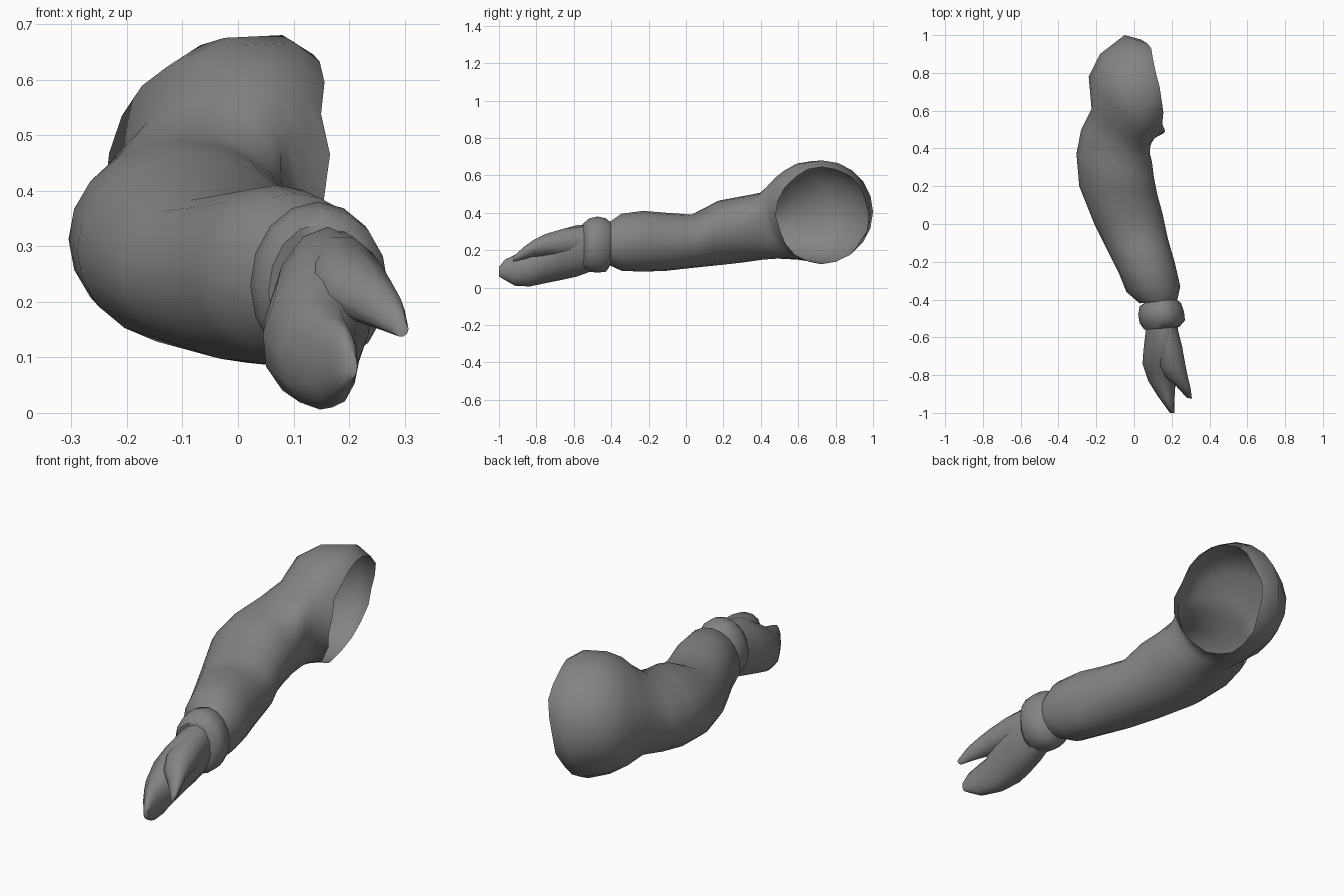
import bpy
import bmesh
import math
import random

random.seed(4)
if "Cube" in bpy.data.objects:
    bpy.data.objects.remove(bpy.data.objects["Cube"], do_unlink=True)

# One plain grey cloth colour
grey = bpy.data.materials.new("plain grey")
grey.use_nodes = True
tone = (0.23, 0.23, 0.23, 1)
grey.diffuse_color = tone
grey.node_tree.nodes["Principled BSDF"].inputs["Base Color"].default_value = tone


def ring_points(ring, sides, lean):
    """Oval between an inner point, an outer point, a low and a high z."""
    (xi, yi), (xo, yo), (low, high) = ring
    points = []
    for i in range(sides):
        angle = 2 * math.pi * i / sides
        c, s = math.cos(angle), math.sin(angle)
        x = (xi + xo) / 2 + (xi - xo) / 2 * c + lean * s
        y = (yi + yo) / 2 + (yi - yo) / 2 * c
        z = (low + high) / 2 + (high - low) / 2 * s
        points.append([x, y, z])
    return points


def loft(name, rings, sides=16, leans=(), close_end=False, ragged=False):
    """Skin a row of ovals into one smooth tube."""
    bm = bmesh.new()
    rows = []
    for k, ring in enumerate(rings):
        lean = leans[k] if k < len(leans) else 0.0
        points = ring_points(ring, sides, lean)
        if ragged and k == 0:
            # Torn rim that flares out toward the armpit
            for i, p in enumerate(points):
                c = math.cos(2 * math.pi * i / sides)
                p[0] += 0.06 * max(0, c) ** 4 + random.uniform(-0.01, 0.01)
                p[1] += random.uniform(-0.008, 0.008)
        rows.append([bm.verts.new(p) for p in points])
    for a, b in zip(rows, rows[1:]):
        for i in range(sides):
            j = (i + 1) % sides
            bm.faces.new((a[i], a[j], b[j], b[i]))
    if close_end:
        bm.faces.new(rows[-1])
    bmesh.ops.recalc_face_normals(bm, faces=bm.faces)
    mesh = bpy.data.meshes.new(name)
    bm.to_mesh(mesh)
    bm.free()
    mesh.materials.append(grey)
    obj = bpy.data.objects.new(name, mesh)
    bpy.context.collection.objects.link(obj)
    bpy.ops.object.select_all(action="DESELECT")
    obj.select_set(True)
    bpy.context.view_layer.objects.active = obj
    bpy.ops.object.shade_smooth_by_angle(angle=math.radians(60))


# Sleeve: open shoulder facing sideways and down, turning forward to the wrist
loft("sleeve", [
    ((.1, .485), (.04, .975), (.125, .645)),
    ((.11, .455), (-.05, 1), (.13, .68)),
    ((.09, .425), (-.18, .9), (.14, .675)),
    ((.085, .4), (-.24, .78), (.15, .635)),
    ((.085, .37), (-.225, .61), (.155, .565)),
    ((.095, .33), (-.28, .5), (.15, .51)),
    ((.105, .25), (-.305, .37), (.135, .49)),
    ((.125, .15), (-.29, .2), (.12, .465)),
    ((.15, .06), (-.21, 0), (.105, .39)),
    ((.18, -.08), (-.145, -.13), (.09, .4)),
    ((.215, -.2), (-.08, -.26), (.085, .41)),
    ((.245, -.33), (-.04, -.36), (.09, .395)),
    ((.23, -.4), (.03, -.42), (.12, .35)),
], sides=20, leans=(.065, .05, .02), ragged=True)

# Cuff: puffed band around the wrist
loft("cuff", [
    ((.22, -.395), (.06, -.415), (.12, .35)),
    ((.25, -.42), (.03, -.435), (.085, .37)),
    ((.265, -.465), (.022, -.48), (.08, .38)),
    ((.27, -.51), (.03, -.525), (.085, .37)),
    ((.24, -.545), (.055, -.56), (.095, .34)),
    ((.21, -.545), (.08, -.55), (.12, .31)),
])

# Hand: palm running into the joined fingers
loft("hand", [
    ((.23, -.5), (.07, -.5), (.09, .335)),
    ((.235, -.58), (.06, -.58), (.06, .335)),
    ((.24, -.67), (.05, -.67), (.04, .31)),
    ((.235, -.75), (.045, -.74), (.025, .26)),
    ((.22, -.84), (.075, -.83), (.006, .2)),
    ((.215, -.92), (.125, -.91), (.01, .175)),
    ((.215, -.97), (.165, -.965), (.04, .15)),
    ((.215, -1), (.19, -1), (.06, .11)),
], sides=12, leans=(.01, .015, .02, .015), close_end=True)

# Thumb: broad web along the top of the palm ending in a pointed digit
loft("thumb", [
    ((.23, -.55), (.12, -.55), (.17, .33)),
    ((.255, -.65), (.12, -.65), (.165, .32)),
    ((.273, -.75), (.13, -.75), (.165, .29)),
    ((.285, -.81), (.165, -.81), (.165, .26)),
    ((.3, -.87), (.225, -.86), (.15, .22)),
    ((.307, -.925), (.28, -.92), (.137, .165)),
], sides=10, close_end=True)
